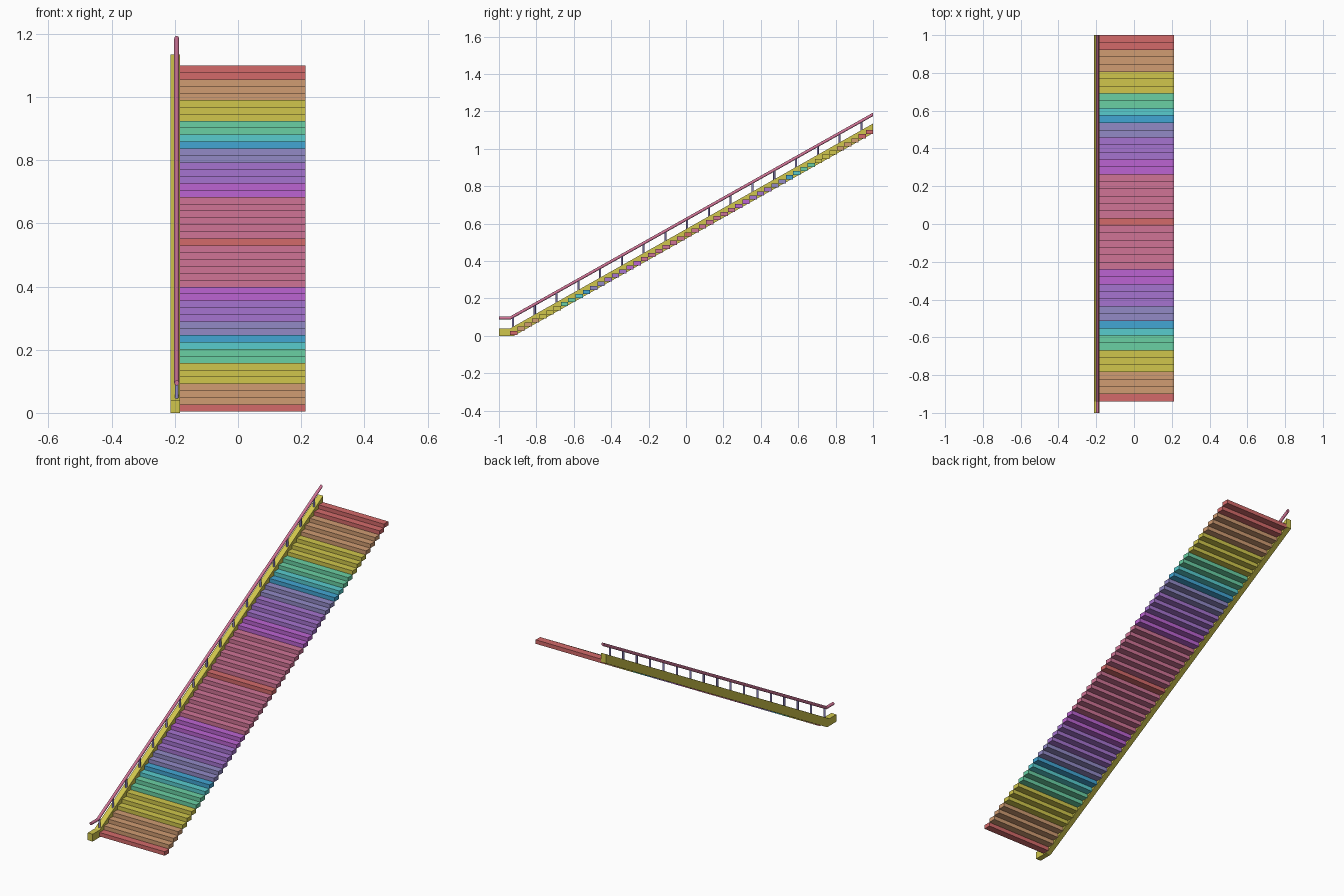
import bpy, bmesh, math
from mathutils import Vector

if "Cube" in bpy.data.objects:
    bpy.data.objects.remove(bpy.data.objects["Cube"])


def lin(c):
    c /= 255
    return c / 12.92 if c <= 0.04045 else ((c + 0.055) / 1.055) ** 2.4


COLOURS = {
    "red": (212, 106, 106), "orange": (208, 156, 114), "yellow": (208, 198, 76),
    "green": (106, 208, 164), "cyan": (88, 204, 206), "blue": (66, 166, 212),
    "slate": (146, 138, 198), "purple": (166, 116, 208),
    "magenta": (188, 100, 210), "pink": (208, 116, 150),
}
MATS = {}
for name, rgb in COLOURS.items():
    m = bpy.data.materials.new(name)
    m.diffuse_color = (*[lin(c) for c in rgb], 1)
    m.use_nodes = True
    m.node_tree.nodes["Principled BSDF"].inputs["Base Color"].default_value = m.diffuse_color
    MATS[name] = m


def finish(bm, name, colours):
    bmesh.ops.recalc_face_normals(bm, faces=bm.faces)
    me = bpy.data.meshes.new(name)
    bm.to_mesh(me)
    bm.free()
    for c in colours:
        me.materials.append(MATS[c])
    ob = bpy.data.objects.new(name, me)
    bpy.context.collection.objects.link(ob)
    return ob


def prism(bm, profile, x0, x1):
    """Extrude a (y, z) profile along x."""
    face = bm.faces.new([bm.verts.new((x0, y, z)) for y, z in profile])
    ext = bmesh.ops.extrude_face_region(bm, geom=[face], use_keep_orig=True)
    verts = [g for g in ext["geom"] if isinstance(g, bmesh.types.BMVert)]
    bmesh.ops.translate(bm, verts=verts, vec=(x1 - x0, 0, 0))


# Stair layout
N, Y0, Z0 = 50, -0.94, 0.005
RUN, RISE = 1.94 / N, 1.095 / N
SLOPE = RISE / RUN
X_IN, X_OUT = -0.183, 0.213

# Steps: rainbow bands running up to the middle and back again
half = [("orange", 3), ("yellow", 3), ("green", 2), ("cyan", 1), ("blue", 1),
        ("slate", 2), ("purple", 3), ("magenta", 2), ("pink", 6)]
bands = [("red", 1)] + half + [("red", 1)] + half[::-1] + [("red", 2)]
sequence = [c for c, n in bands for _ in range(n)]
names = list(COLOURS)
bm = bmesh.new()
for i, colour in enumerate(sequence):
    y, z = Y0 + i * RUN, Z0 + i * RISE
    old = len(bm.faces)
    prism(bm, [(y, z), (y + RUN, z), (y + RUN, z + RISE), (y, z + RISE)], X_IN, X_OUT)
    bm.faces.ensure_lookup_table()
    for f in bm.faces[old:]:
        f.material_index = names.index(colour)
finish(bm, "steps", names)

# Side stringer with a short level foot
bm = bmesh.new()
prism(bm, [(-1, 0), (-0.92, 0), (1, 1.92 * SLOPE), (1, 0.04 + 1.94 * SLOPE),
           (-0.94, 0.04), (-1, 0.04)], -0.213, X_IN)
finish(bm, "stringer", ["yellow"])

# Handrail: round tube swept along a bent path
RX, RR, RZ = -0.194, 0.008, 0.095
path = [Vector((RX, -1, RZ)), Vector((RX, Y0, RZ)), Vector((RX, 1, RZ + 1.94 * SLOPE - 0.006))]
bm = bmesh.new()
rings = []
ang = math.atan(SLOPE)
for p, tilt in zip(path, (0, ang / 2, None)):
    ring = []
    for k in range(16):
        a = math.tau * k / 16
        dx, dz = RR * math.cos(a), RR * math.sin(a)
        if tilt is None:  # vertical end cut on the slope
            off = Vector((dx, 0, dz / math.cos(ang)))
        else:             # mitre plane
            off = Vector((dx, -dz * math.tan(tilt), dz))
        ring.append(bm.verts.new(p + off))
    rings.append(ring)
for a, b in zip(rings, rings[1:]):
    for k in range(16):
        f = bm.faces.new((a[k], a[k - 1], b[k - 1], b[k]))
        f.smooth = True
bm.faces.new(rings[0])
bm.faces.new(rings[-1])
rail = finish(bm, "handrail", ["pink"])
for e in rail.data.edges:
    ys = [rail.data.vertices[v].co.y for v in e.vertices]
    e.use_edge_sharp = max(ys) < -0.99 or min(ys) > 0.99 or max(abs(y - Y0) for y in ys) < 0.02

# Balusters: one every third step
bm = bmesh.new()
for i in range(17):
    y = -0.925 + i * 3 * RUN
    base = 0.035 + (y - Y0) * SLOPE
    top = RZ + (y - Y0) * SLOPE
    geo = bmesh.ops.create_cone(bm, cap_ends=True, segments=12, radius1=0.0055,
                                radius2=0.0055, depth=top - base)
    bmesh.ops.translate(bm, verts=geo["verts"], vec=(RX, y, (top + base) / 2))
balusters = finish(bm, "balusters", ["slate"])
for f in balusters.data.polygons:
    f.use_smooth = abs(f.normal.z) < 0.5
